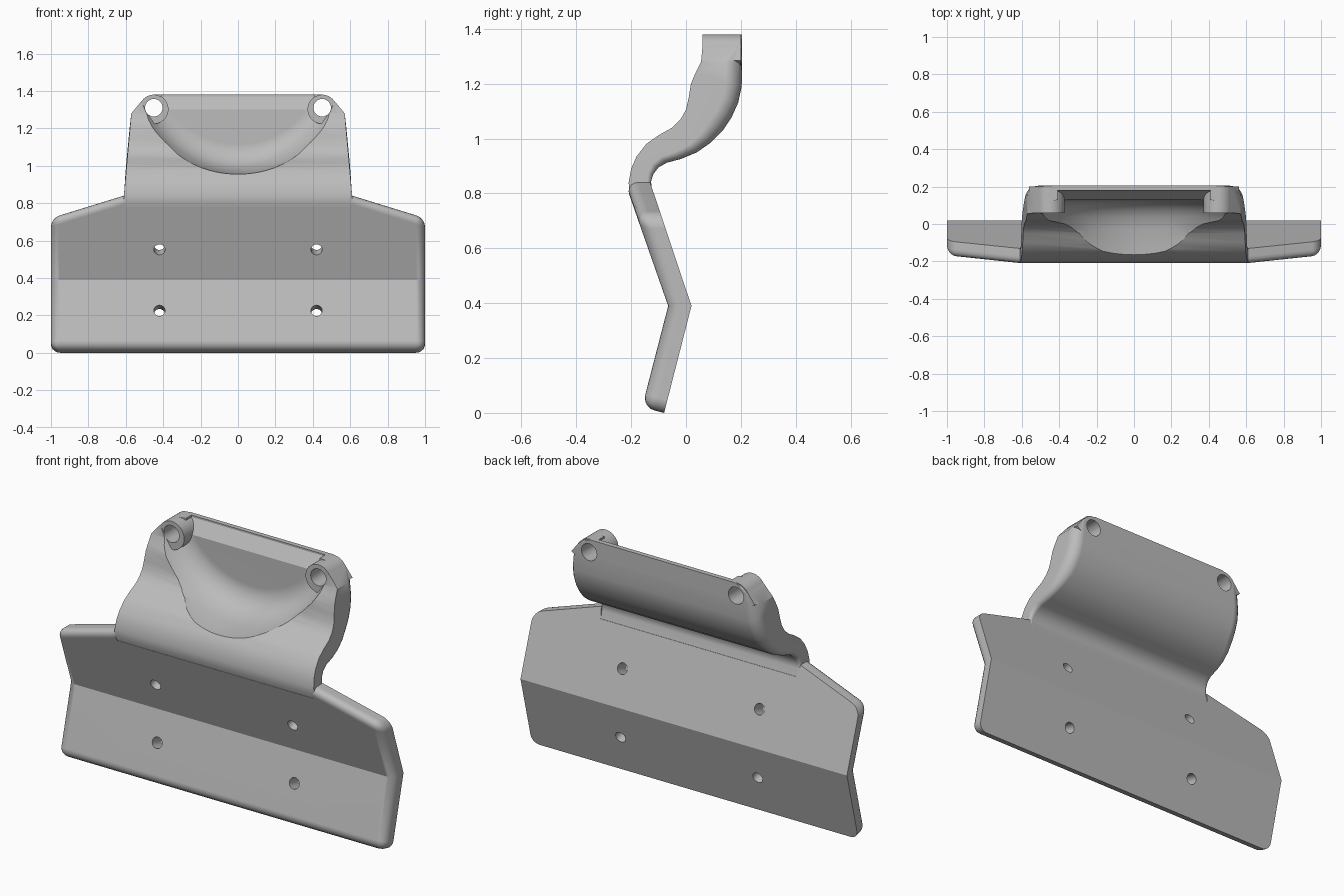
import bpy, bmesh
from math import sin, cos, pi, radians
from mathutils import Vector

if "Cube" in bpy.data.objects:
    bpy.data.objects.remove(bpy.data.objects["Cube"], do_unlink=True)

grey = bpy.data.materials.new("matte_grey")
grey.use_nodes = True
grey.diffuse_color = (0.5, 0.5, 0.5, 1)
grey.node_tree.nodes["Principled BSDF"].inputs["Base Color"].default_value = (0.5, 0.5, 0.5, 1)


def finish(name, bm):
    bmesh.ops.recalc_face_normals(bm, faces=bm.faces[:])
    mesh = bpy.data.meshes.new(name)
    bm.to_mesh(mesh)
    bm.free()
    mesh.materials.append(grey)
    ob = bpy.data.objects.new(name, mesh)
    bpy.context.collection.objects.link(ob)
    return ob


def loft(name, rings):
    """Skin a stack of equal rings and cap both ends."""
    bm = bmesh.new()
    loops = [[bm.verts.new(p) for p in ring] for ring in rings]
    n = len(loops[0])
    for a, b in zip(loops, loops[1:]):
        for i in range(n):
            j = (i + 1) % n
            bm.faces.new((a[i], a[j], b[j], b[i]))
    bm.faces.new(loops[0])
    bm.faces.new(loops[-1])
    return finish(name, bm)


def circle(x, y, z, r, n=32):
    return [(x + r * cos(2 * pi * i / n), y, z + r * sin(2 * pi * i / n)) for i in range(n)]


def rod(name, centre, axis, r, length):
    """Cylinder cutter along any axis."""
    c, d = Vector(centre), Vector(axis).normalized()
    u = Vector((1, 0, 0))
    v = d.cross(u)
    rings = []
    for s in (-0.5, 0.5):
        rings.append([c + d * length * s + r * (u * cos(i * pi / 12) + v * sin(i * pi / 12))
                      for i in range(24)])
    return loft(name, rings)


def combine(ob, other, operation):
    mod = ob.modifiers.new("combine", 'BOOLEAN')
    mod.operation, mod.object, mod.solver = operation, other, 'EXACT'
    bpy.context.view_layer.objects.active = ob
    bpy.ops.object.modifier_apply(modifier=mod.name)
    bpy.data.objects.remove(other, do_unlink=True)


# Bent mounting plate with sloping shoulders
KINK = 0.39


def front_y(z):
    return -0.065 - (0.258 * (KINK - z) if z < KINK else 0.35 * (z - KINK))


def back_y(z):
    return 0.02 - (0.256 * (KINK - z) if z < KINK else 0.335 * (z - KINK))


half = [(1, 0.02), (1, KINK), (1, 0.72), (0.61, 0.84), (0.6, 0.78)]
outline = half + [(-x, z) for x, z in reversed(half)]
bm = bmesh.new()
front = [bm.verts.new((x, front_y(z), z)) for x, z in outline]
back = []
for x, z in outline:
    zb = 0 if z < 0.1 else z
    back.append(bm.verts.new((x, back_y(zb), zb)))
n = len(outline)
for side in (front, back):
    bm.faces.new((side[0], side[1], side[-2], side[-1]))
    bm.faces.new(side[1:-1])
for i in range(n):
    j = (i + 1) % n
    bm.faces.new((front[i], front[j], back[j], back[i]))
bmesh.ops.recalc_face_normals(bm, faces=bm.faces[:])
rim = [bm.edges.get((front[i], front[(i + 1) % n])) for i in (0, 1, 2, 6, 7, 8, 9)]
corners = [bm.edges.get((front[i], back[i])) for i in (0, 2, 7, 9)]
bmesh.ops.bevel(bm, geom=rim + corners, offset=0.048, segments=5, profile=0.5,
                affect='EDGES', clamp_overlap=True)
plate = finish("mounting_plate", bm)

# Screw holes square to each half of the plate
for x in (-0.42, 0.42):
    for z, tilt in ((0.215, -0.257), (0.565, 0.342)):
        y = (front_y(z) + back_y(z)) / 2
        combine(plate, rod("screw_cutter", (x, y, z), (0, 1, tilt), 0.03, 0.4), 'DIFFERENCE')

# Curved neck: front y, z and back y, z up the S-shaped side profile
profile = [
    (-0.188, 0.75, -0.106, 0.76), (-0.207, 0.8, -0.126, 0.82),
    (-0.209, 0.84, -0.127, 0.845), (-0.2, 0.89, -0.119, 0.87),
    (-0.18, 0.935, -0.1, 0.895), (-0.145, 0.98, -0.07, 0.912),
    (-0.1, 1.012, -0.02, 0.925), (-0.05, 1.04, 0.04, 0.95),
    (-0.02, 1.07, 0.09, 0.985), (0, 1.105, 0.135, 1.03),
    (0.01, 1.15, 0.165, 1.075), (0.018, 1.2, 0.19, 1.13),
    (0.035, 1.24, 0.203, 1.19), (0.055, 1.28, 0.205, 1.28),
    (0.06, 1.335, 0.205, 1.335), (0.06, 1.365, 0.205, 1.365),
    (0.06, 1.38, 0.205, 1.38)]
top_width = {1.335: 0.525, 1.365: 0.49, 1.38: 0.45}


def width(z):
    return top_width.get(z, 0.612 - 0.09 * max(0, z - 0.82))


rings = []
for fy, fz, by, bz in profile:
    f, b = Vector((0, fy, fz)), Vector((0, by, bz))
    r = min(0.06, max(0.015, 0.015 + 0.25 * (bz - 0.85)))
    if bz > 1.3:
        r = 0.015
    t = r / (f - b).length
    right = [Vector((width(fz), fy, fz))]
    for k in range(6):
        a = k * pi / 10
        p = b + (f - b) * t * (1 - sin(a))
        p.x = width(bz) - r + r * cos(a)
        right.append(p)
    rings.append(right + [Vector((-p.x, p.y, p.z)) for p in reversed(right)])
neck = loft("curved_neck", rings)

# Round scoop with a filleted floor
steps = [(-0.4, 0.611), (-0.16, 0.611), (-0.03, 0.6), (0.04, 0.575), (0.075, 0.553),
         (0.1, 0.528), (0.12, 0.495), (0.13, 0.45)]
combine(neck, loft("scoop_cutter", [circle(0, y, 1.566, r, 96) for y, r in steps]), 'DIFFERENCE')

# Sloped lip at the top of the back wall
lip = [(0.13, 1.3), (0.178, 1.37), (0.178, 1.5), (0.02, 1.5), (0.02, 1.3)]
combine(neck, loft("lip_cutter", [[(x, y, z) for y, z in lip] for x in (-0.41, 0.41)]), 'DIFFERENCE')

# Pin bosses with through holes
for s in (-1, 1):
    bm = bmesh.new()
    for y in (0.06, 0.2):
        for p in circle(s * 0.45, y, 1.302, 0.078, 40) + [(s * 0.562, y, 1.285)]:
            bm.verts.new(p)
    bmesh.ops.convex_hull(bm, input=bm.verts[:])
    combine(neck, finish("pin_boss", bm), 'UNION')
    combine(neck, rod("pin_cutter", (s * 0.45, 0.15, 1.31), (0, 1, 0), 0.047, 0.6), 'DIFFERENCE')

# Smooth the curves and keep the edges crisp
for ob in (plate, neck):
    bpy.ops.object.select_all(action='DESELECT')
    ob.select_set(True)
    bpy.context.view_layer.objects.active = ob
    bpy.ops.object.shade_smooth_by_angle(angle=radians(30))
    ob.modifiers.new("even_shading", 'WEIGHTED_NORMAL').keep_sharp = True
